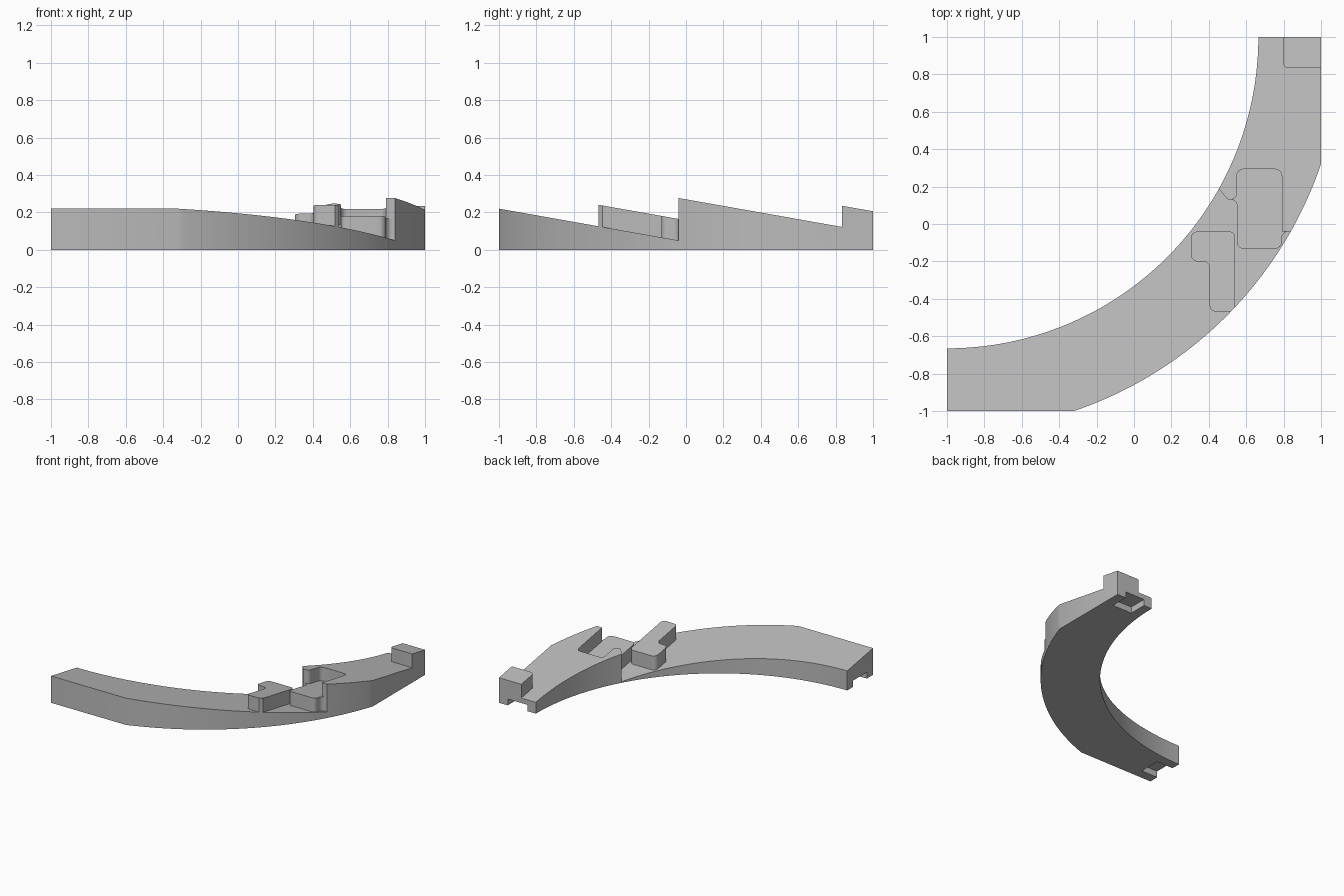
import bpy, bmesh, math
from mathutils import Vector

if "Cube" in bpy.data.objects:
    bpy.data.objects.remove(bpy.data.objects["Cube"])

SLOPE = 0.177


def level(z):
    """Sloping plane with height z at y = -0.04."""
    return lambda y: z + SLOPE * (-0.04 - y)


LOW, MID, HIGH, BLOCK = level(0.05), level(0.165), level(0.277), level(0.39)


def flat(z):
    return lambda y: z


def rounded(corners, steps=6):
    """Outline from (x, y, radius) corners; radius 0 stays sharp."""
    out = []
    n = len(corners)
    for i, (x, y, r) in enumerate(corners):
        p = Vector((x, y))
        if not r:
            out.append((x, y))
            continue
        a = (Vector(corners[i - 1][:2]) - p).normalized()
        b = (Vector(corners[(i + 1) % n][:2]) - p).normalized()
        half = a.angle(b) / 2
        d = r / math.tan(half)
        centre = p + (a + b).normalized() * (r / math.sin(half))
        s, e = p + a * d - centre, p + b * d - centre
        for k in range(steps + 1):
            v = s.lerp(e, k / steps).normalized() * r + centre
            out.append((v.x, v.y))
    return out


def prism(name, outline, bottom, top):
    bm = bmesh.new()
    lo = [bm.verts.new((x, y, bottom(y))) for x, y in outline]
    hi = [bm.verts.new((x, y, top(y))) for x, y in outline]
    bm.faces.new(lo)
    bm.faces.new(hi)
    n = len(lo)
    for i in range(n):
        j = (i + 1) % n
        bm.faces.new((lo[i], lo[j], hi[j], hi[i]))
    bmesh.ops.recalc_face_normals(bm, faces=bm.faces)
    mesh = bpy.data.meshes.new(name)
    bm.to_mesh(mesh)
    bm.free()
    ob = bpy.data.objects.new(name, mesh)
    bpy.context.collection.objects.link(ob)
    return ob


def arc(radius, a0, a1, n):
    return [(-1 + radius * math.cos(a0 + (a1 - a0) * i / n),
             1 + radius * math.sin(a0 + (a1 - a0) * i / n)) for i in range(n + 1)]


# Quarter-ring band, its outer arc clipped by the square footprint
R_IN, R_OUT = 1.665, 2.112
clip = math.acos(2 / R_OUT)
plan = ([(1, 1)] + arc(R_OUT, -clip, -math.pi / 2 + clip, 48)
        + [(-1, -1)] + arc(R_IN, -math.pi / 2, 0, 64))
band = prism("curved_ramp", plan, flat(0), BLOCK)

# Everything above the high ramp, leaving the end block
above_high = prism("high_ramp_cutter", rounded([
    (-2, -2, 0), (2, -2, 0), (2, 0.833, 0), (0.797, 0.833, 0.03),
    (0.797, 2, 0), (-2, 2, 0)]), HIGH, flat(2))

# Pocket in the high ramp and everything above the tooth level
above_mid = prism("pocket_cutter", rounded([
    (-2, -2, 0), (2, -2, 0), (2, -0.04, 0), (0.79, -0.04, 0),
    (0.79, 0.293, 0.035), (0.55, 0.293, 0.035), (0.55, 0.13, 0.035),
    (0.50, 0.13, 0.03), (0.44, 0.205, 0), (-2, 0.205, 0)]), MID, flat(2))

# Low ramp, cut around the tooth and the tongue of the pocket
above_low = prism("low_ramp_cutter", rounded([
    (-2, -2, 0), (2, -2, 0), (2, -0.468, 0),
    (0.405, -0.468, 0.03), (0.405, -0.2, 0.035), (0.305, -0.2, 0.035),
    (0.305, -0.04, 0.035), (0.54, -0.04, 0.03), (0.54, -0.462, 0),
    (2, -0.462, 0), (2, -0.04, 0), (0.79, -0.04, 0.035),
    (0.79, -0.132, 0.035), (0.55, -0.132, 0.035), (0.55, 0.13, 0.03),
    (0.50, 0.13, 0.03), (0.44, 0.205, 0), (-2, 0.205, 0)]), LOW, flat(2))

# Connector notches under both ends
back_notch = prism("back_notch_cutter",
                   [(0.74, 0.85), (0.92, 0.85), (0.92, 1.2), (0.74, 1.2)],
                   flat(-0.1), flat(0.052))
left_notch = prism("left_notch_cutter",
                   [(-1.2, -0.92), (-0.85, -0.92), (-0.85, -0.74), (-1.2, -0.74)],
                   flat(-0.1), flat(0.052))

bpy.context.view_layer.objects.active = band
band.select_set(True)
for cutter in (above_high, above_mid, above_low, back_notch, left_notch):
    mod = band.modifiers.new("cut", "BOOLEAN")
    mod.operation = "DIFFERENCE"
    mod.solver = "EXACT"
    mod.object = cutter
    bpy.ops.object.modifier_apply(modifier=mod.name)
    bpy.data.objects.remove(cutter)

grey = bpy.data.materials.new("plain_grey")
grey.diffuse_color = (0.5, 0.5, 0.5, 1)
grey.use_nodes = True
grey.node_tree.nodes["Principled BSDF"].inputs["Base Color"].default_value = grey.diffuse_color
band.data.materials.clear()
band.data.materials.append(grey)
bpy.ops.object.shade_smooth_by_angle(angle=math.radians(25))
